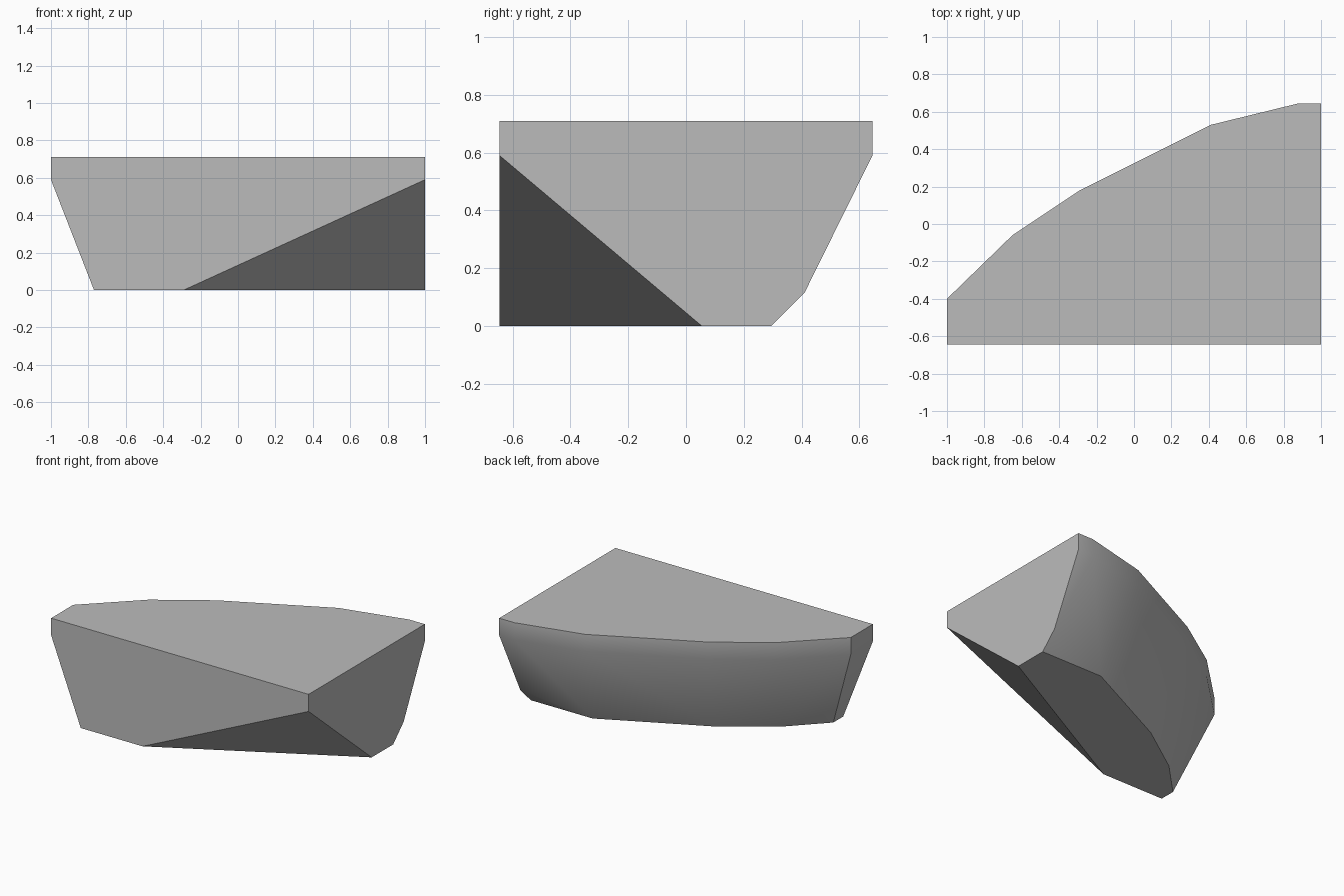
import bpy
import bmesh
from math import radians

cube = bpy.data.objects.get("Cube")
if cube:
    bpy.data.objects.remove(cube, do_unlink=True)

TOP, RIM = 0.71, 0.59

# Plain grey stone
stone = bpy.data.materials.new("stone_grey")
stone.use_nodes = True
grey = (0.5, 0.5, 0.5, 1.0)
stone.diffuse_color = grey
stone.node_tree.nodes["Principled BSDF"].inputs["Base Color"].default_value = grey

# Upper outline: straight front and right sides, curved back
rim_outline = [(-1, -0.645), (1, -0.645), (1, 0.645), (0.88, 0.645),
               (0.41, 0.53), (-0.29, 0.18), (-0.65, -0.06), (-1, -0.40)]

# Smaller base outline, its front right corner cut off by the chamfer
base_outline = [(-0.77, -0.645), (-0.29, -0.645), (1, 0.055), (1, 0.294),
                (0.52, 0.294), (-0.18, -0.05), (-0.54, -0.30), (-0.77, -0.535)]

# Block: a solid wrapped around the rim band, the base and one low back corner
bm = bmesh.new()
for outline, z in ((rim_outline, TOP), (rim_outline, RIM), (base_outline, 0)):
    for x, y in outline:
        bm.verts.new((x, y, z))
bm.verts.new((1, 0.41, 0.115))
bmesh.ops.convex_hull(bm, input=bm.verts[:])

# Merge flat triangles into clean faces
bmesh.ops.dissolve_limit(bm, angle_limit=radians(1), verts=bm.verts[:],
                         edges=bm.edges[:])
bmesh.ops.recalc_face_normals(bm, faces=bm.faces[:])

mesh = bpy.data.meshes.new("rock_block")
bm.to_mesh(mesh)
bm.free()
mesh.materials.append(stone)
rock = bpy.data.objects.new("rock_block", mesh)
bpy.context.collection.objects.link(rock)

# Smooth curved back, crisp outer edges
bpy.ops.object.select_all(action="DESELECT")
rock.select_set(True)
bpy.context.view_layer.objects.active = rock
bpy.ops.object.shade_smooth_by_angle(angle=radians(38))
